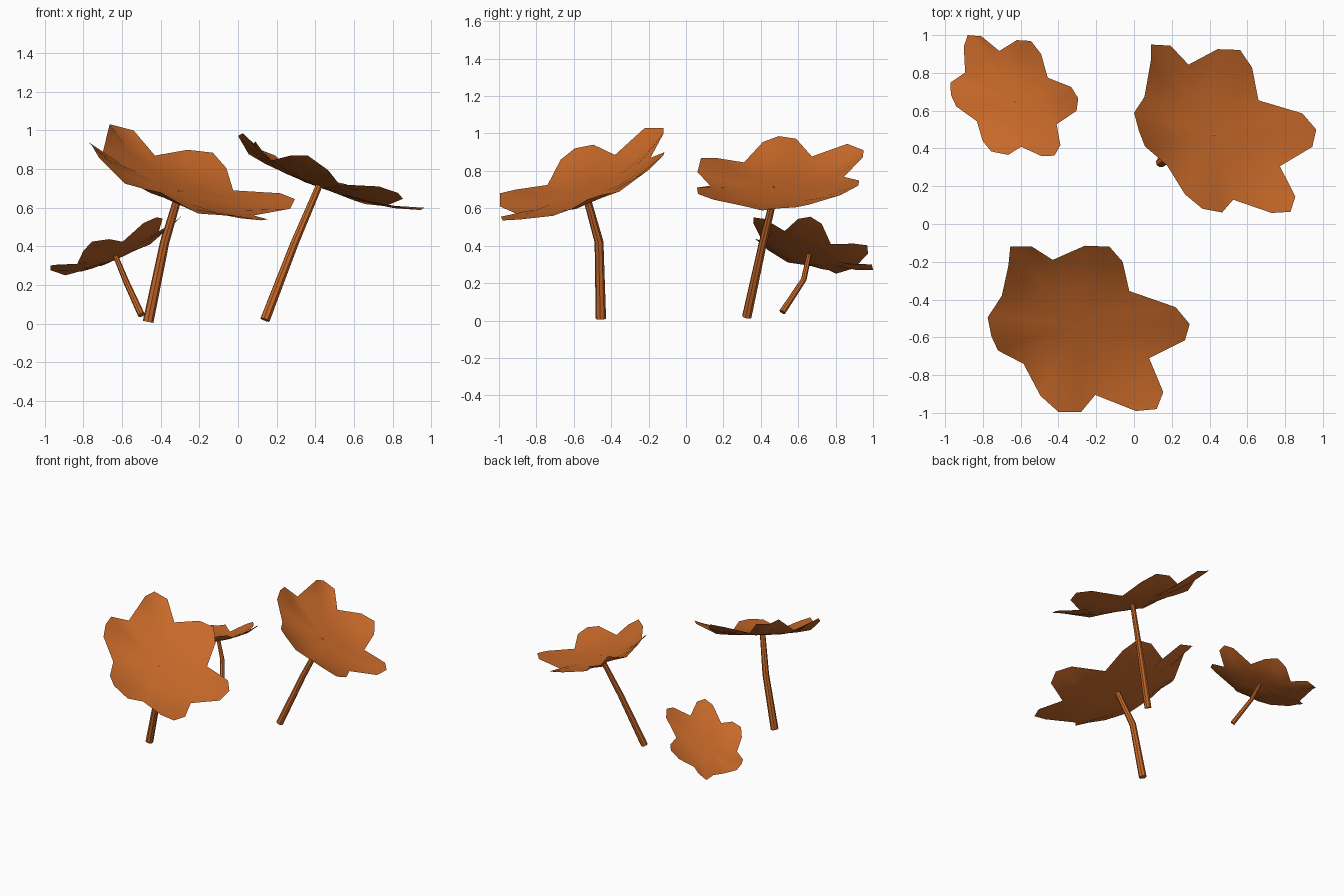
import bpy, bmesh
from mathutils import Vector, Matrix

if "Cube" in bpy.data.objects:
    bpy.data.objects.remove(bpy.data.objects["Cube"])

mat = bpy.data.materials.new("orange")
mat.diffuse_color = (0.57, 0.14, 0.022, 1)
mat.use_nodes = True
mat.node_tree.nodes["Principled BSDF"].inputs["Base Color"].default_value = mat.diffuse_color

# Rim of one six-petalled bloom, running clockwise seen from above
RIM = [(-.665, -.22, 1.03), (-.655, -.12, 1.03), (-.54, -.12, 1.0), (-.43, -.19, .87),
       (-.26, -.115, .90), (-.13, -.12, .885), (-.06, -.20, .805), (-.025, -.355, .69),
       (.22, -.44, .675), (.295, -.53, .645), (.27, -.615, .595), (.08, -.71, .56),
       (.155, -.89, .54), (.12, -.98, .535), (.01, -.99, .555), (-.205, -.905, .57),
       (-.28, -.995, .61), (-.40, -.995, .68), (-.495, -.91, .70), (-.585, -.74, .725),
       (-.72, -.67, .86), (-.755, -.595, .92), (-.775, -.495, .94), (-.70, -.38, .885)]
CENTRE = Vector((-.30, -.54, .69))


def frame(a, b, c):
    """Scaled frame through three petal tips, z along the bloom's axis."""
    a, b, c = Vector(a), Vector(b), Vector(c)
    x = (b - a).normalized()
    z = (c - a).cross(b - a).normalized()
    y = z.cross(x)
    rot = Matrix((x, y, z)).transposed().to_4x4()
    return Matrix.Translation(a) @ rot @ Matrix.Scale((b - a).length, 4)


BASE = frame(RIM[1], RIM[9], RIM[17]).inverted()


def bloom(name, tips):
    """Shallow cup: rings shrink to the centre, the rim curls upward."""
    world = frame(*tips)
    c = BASE @ CENTRE
    bm = bmesh.new()
    mid = bm.verts.new(world @ c)
    prev = None
    n = len(RIM)
    for t in (.25, .5, .75, 1):
        ring = []
        for p in RIM:
            v = BASE @ Vector(p) - c
            ring.append(bm.verts.new(world @ (c + Vector((v.x * t, v.y * t, v.z * t ** 3)))))
        for i in range(n):
            j = (i + 1) % n
            if prev:
                bm.faces.new((prev[i], ring[i], ring[j], prev[j])[::-1])
            else:
                bm.faces.new((mid, ring[j], ring[i]))
        prev = ring
    for f in bm.faces:
        f.smooth = True
    me = bpy.data.meshes.new(name)
    bm.to_mesh(me)
    bm.free()
    me.materials.append(mat)
    bpy.context.collection.objects.link(bpy.data.objects.new(name, me))
    return world @ c


def stem(name, points, r0, r1):
    """Bent, tapering, capped tube."""
    cu = bpy.data.curves.new(name, 'CURVE')
    cu.dimensions = '3D'
    cu.bevel_depth = 1
    cu.bevel_resolution = 2
    cu.use_fill_caps = True
    s = cu.splines.new('POLY')
    s.points.add(len(points) - 1)
    for i, (q, p) in enumerate(zip(s.points, points)):
        q.co = (*p, 1)
        q.radius = r0 + (r1 - r0) * i / (len(points) - 1)
    cu.materials.append(mat)
    ob = bpy.data.objects.new(name, cu)
    bpy.context.collection.objects.link(ob)
    bpy.ops.object.select_all(action='DESELECT')
    ob.select_set(True)
    bpy.context.view_layer.objects.active = ob
    bpy.ops.object.convert(target='MESH')
    bpy.ops.object.shade_smooth_by_angle()


# Each flower: three petal tips, lower stem points, stem radii
FLOWERS = {
    "front": ((RIM[1], RIM[9], RIM[17]),
              [(-.465, -.455, .01), (-.38, -.465, .42)], (.028, .02)),
    "right": (((.09, .95, .91), (.965, .50, .60), (.36, .085, .87)),
              [(.14, .325, .02), (.29, .41, .41)], (.026, .018)),
    "small": (((-.88, 1.0, .27), (-.295, .665, .555), (-.755, .385, .425)),
              [(-.50, .515, .045), (-.58, .63, .22)], (.018, .013)),
}
for key, (tips, path, radii) in FLOWERS.items():
    top = bloom(key + "_bloom", tips)
    stem(key + "_stem", [*path, top], *radii)
